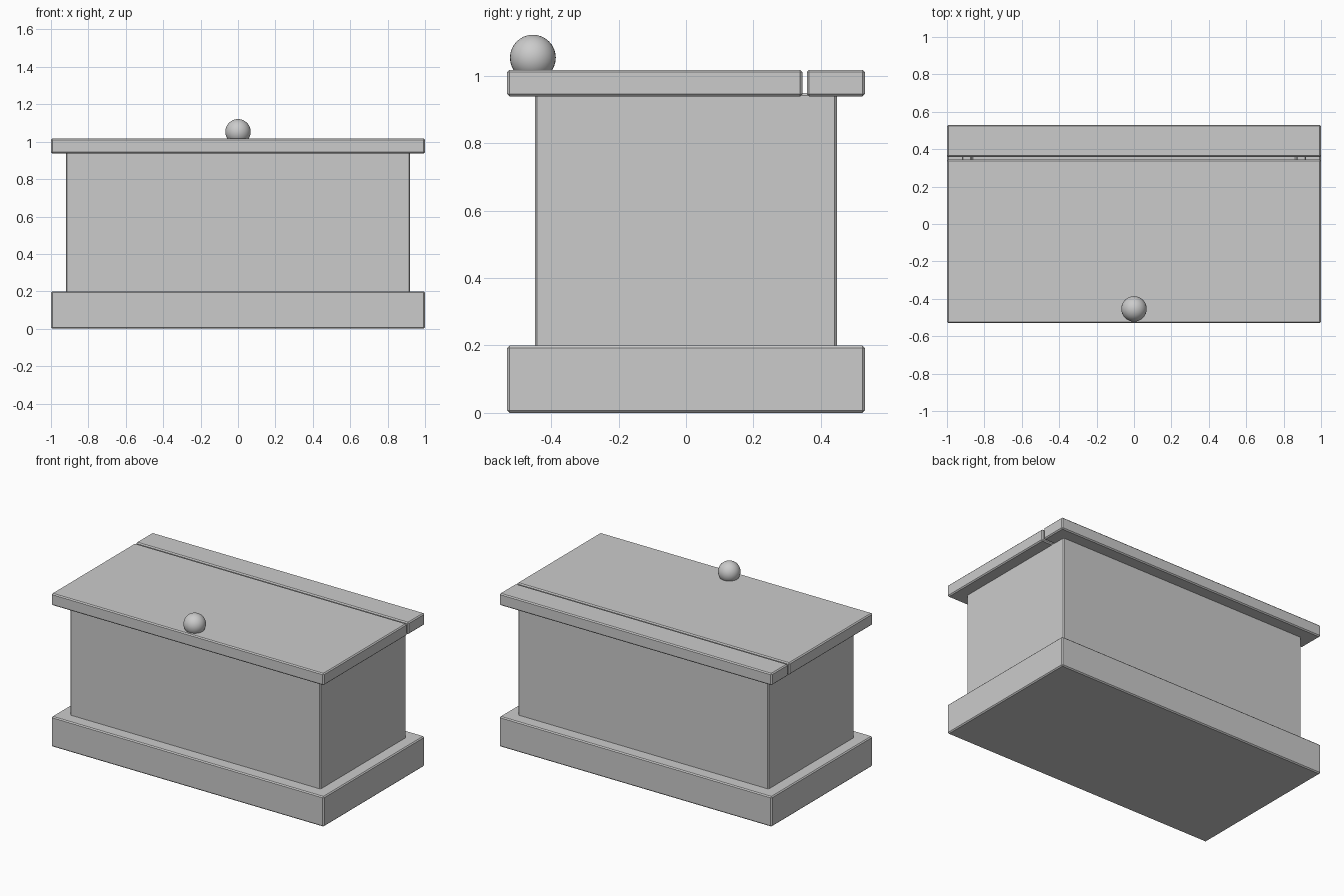
import bpy

if "Cube" in bpy.data.objects:
    bpy.data.objects.remove(bpy.data.objects["Cube"])


def bevel(obj, width=0.007):
    mod = obj.modifiers.new("edge_bevel", 'BEVEL')
    mod.width = width
    mod.segments = 1
    mod.limit_method = 'ANGLE'


def block(name, lo, hi, bevelled=True):
    """Box spanning two opposite corners."""
    centre = [(a + b) / 2 for a, b in zip(lo, hi)]
    bpy.ops.mesh.primitive_cube_add(size=1, location=centre)
    obj = bpy.context.object
    obj.name = name
    obj.scale = [b - a for a, b in zip(lo, hi)]
    bpy.ops.object.transform_apply(location=False, rotation=False, scale=True)
    if bevelled:
        bevel(obj)
    return obj


# Plinth
block("base", (-1, -0.53, 0), (1, 0.53, 0.2))

# Hollow box body, open at the top
body = block("body", (-0.92, -0.448, 0.19), (0.92, 0.448, 0.948), bevelled=False)
cutter = block("body_cutter", (-0.868, -0.396, 0.25), (0.868, 0.396, 1.1), bevelled=False)
cutter.hide_render = True
cutter.hide_viewport = True
cutter.display_type = 'WIRE'
hollow = body.modifiers.new("hollow", 'BOOLEAN')
hollow.operation = 'DIFFERENCE'
hollow.solver = 'EXACT'
hollow.object = cutter
bevel(body)

# Lid and fixed rear strip, with a hinge gap between them
block("lid", (-1, -0.53, 0.938), (1, 0.345, 1.017))
block("rear_strip", (-1, 0.358, 0.938), (1, 0.53, 1.017))

# Round knob at the front edge of the lid
bpy.ops.mesh.primitive_uv_sphere_add(segments=32, ring_count=16, radius=0.068,
                                     location=(0, -0.454, 1.053))
bpy.context.object.name = "knob"
bpy.ops.object.shade_smooth()
